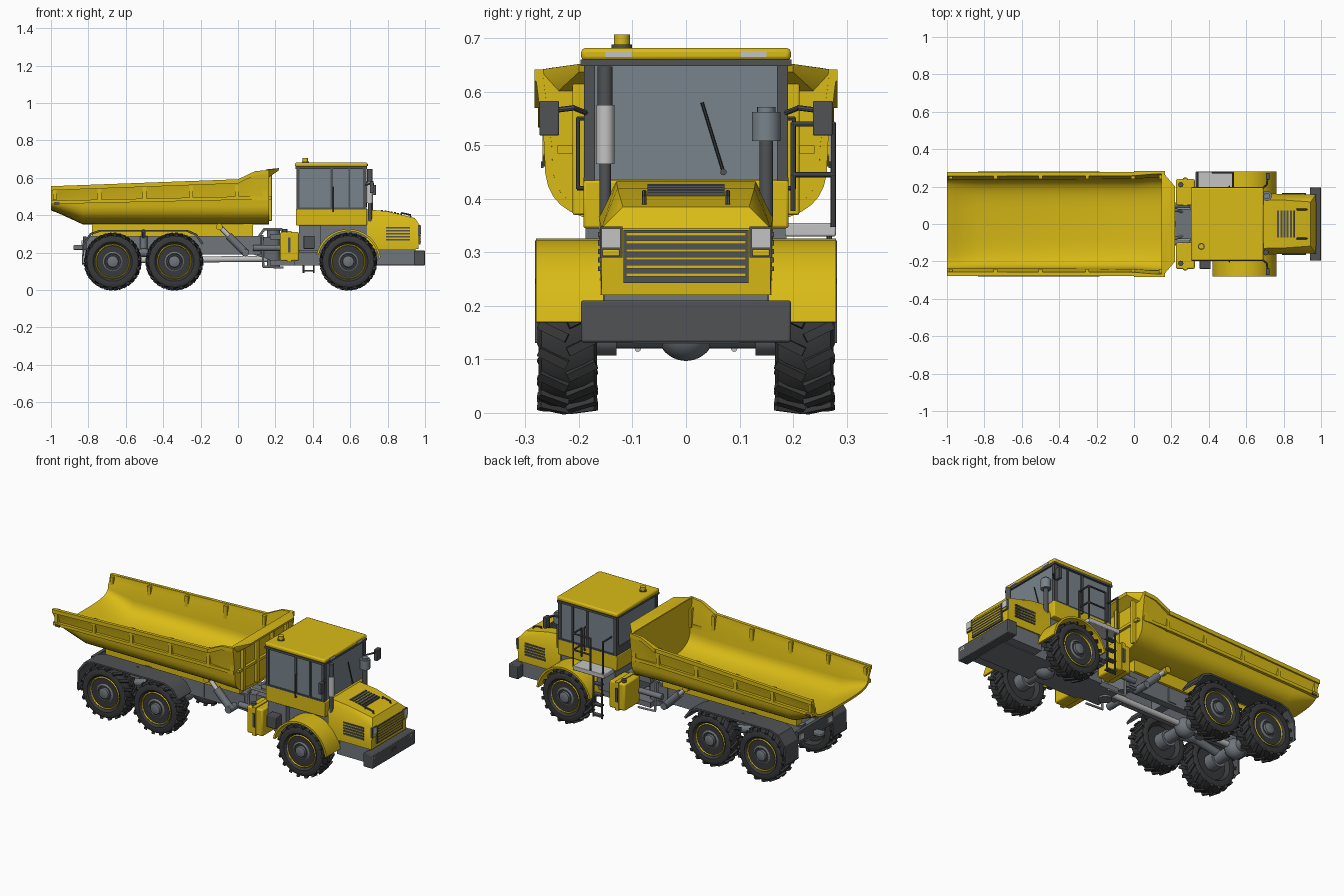
import bpy, bmesh, math
from mathutils import Vector, Matrix

if "Cube" in bpy.data.objects:
    bpy.data.objects.remove(bpy.data.objects["Cube"])

def material(name, c):
    m = bpy.data.materials.new(name)
    m.diffuse_color = (*c, 1)
    m.use_nodes = True
    m.node_tree.nodes["Principled BSDF"].inputs["Base Color"].default_value = m.diffuse_color
    return m
YEL = material("yellow paint", (0.70, 0.50, 0.008))
DARK = material("dark grey trim", (0.08, 0.085, 0.09))
TYRE = material("tyre rubber", (0.04, 0.041, 0.043))
GREY = material("frame grey", (0.16, 0.18, 0.20))
GLASS = material("tinted glass", (0.19, 0.23, 0.26))
LIGHT = material("light grey", (0.55, 0.55, 0.55))

# ---------- helpers ----------
def finish(name, bm, mat, mirror=False, bevel=0):
    bmesh.ops.recalc_face_normals(bm, faces=bm.faces)
    me = bpy.data.meshes.new(name)
    bm.to_mesh(me)
    bm.free()
    me.materials.append(mat)
    ob = bpy.data.objects.new(name, me)
    bpy.context.collection.objects.link(ob)
    if bevel:
        b = ob.modifiers.new("bevel", 'BEVEL')
        b.width, b.segments = bevel, 2
    if mirror:
        ob.modifiers.new("mirror", 'MIRROR').use_axis = (False, True, False)
    return ob

def box(name, x, y, z, mat, mirror=False, bevel=0):
    bm = bmesh.new()
    bmesh.ops.create_cube(bm, size=1)
    for v in bm.verts:
        v.co = [a[0] + (c + .5) * (a[1] - a[0]) for a, c in zip((x, y, z), v.co)]
    return finish(name, bm, mat, mirror, bevel)

def loft(name, rings, mat, mirror=False, cap=True, closed=False):
    bm = bmesh.new()
    rows = [[bm.verts.new(p) for p in r] for r in rings]
    pairs = list(zip(rows, rows[1:])) + ([(rows[-1], rows[0])] if closed else [])
    n = len(rows[0])
    for a, b in pairs:
        for i in range(n):
            bm.faces.new((a[i], a[(i + 1) % n], b[(i + 1) % n], b[i]))
    if cap and not closed:
        bm.faces.new(rows[0])
        bm.faces.new(rows[-1])
    return finish(name, bm, mat, mirror)

def prism(name, pts, y, mat, mirror=False):
    return loft(name, [[(px, yy, pz) for px, pz in pts] for yy in y], mat, mirror)

def hull(name, pts, mat):
    bm = bmesh.new()
    for x, y, z in pts:
        bm.verts.new((x, y, z)), bm.verts.new((x, -y, z))
    bmesh.ops.convex_hull(bm, input=bm.verts)
    return finish(name, bm, mat)

def tube(name, path, r, mat, mirror=False, n=12):
    bm = bmesh.new()
    for p, q in zip(path, path[1:]):
        p, q = Vector(p), Vector(q)
        d = q - p
        m = Matrix.Translation((p + q) / 2) @ d.to_track_quat('Z', 'Y').to_matrix().to_4x4()
        bmesh.ops.create_cone(bm, cap_ends=True, segments=n, radius1=r, radius2=r, depth=d.length + (r if len(path) > 2 else 0), matrix=m)
    return finish(name, bm, mat, mirror)

def lathe(name, cx, cz, prof, mat, n=36):
    rings = [[(cx + r * math.cos(i * math.tau / n), y, cz + r * math.sin(i * math.tau / n)) for i in range(n)] for r, y in prof]
    return loft(name, rings, mat, True)

# ---------- wheels, axles ----------
R = .152
for tag, cx in (("rear", -.67), ("middle", -.34), ("front", .59)):
    lathe(tag + "_tyre", cx, R, [(.09, .19), (.105, .168), (.125, .166), (.138, .172), (.143, .19), (.143, .253), (.138, .27), (.125, .276), (.105, .274), (.092, .262)], TYRE)
    lathe(tag + "_rim", cx, R, [(.09, .2), (.094, .262), (.088, .268), (.082, .256), (.055, .25), (.05, .23)], YEL)
    lathe(tag + "_hub", cx, R, [(.052, .24), (.052, .262), (.044, .266), (.04, .258), (.032, .258), (.03, .275), (.024, .278)], GREY, 24)
    bm = bmesh.new()      # slanted tread lugs, two staggered rows
    for i in range(36):
        side = 1 if i % 2 else -1
        m = (Matrix.Translation((cx, .2215 + side * .027, R)) @ Matrix.Rotation(i * math.tau / 36, 4, 'Y')
             @ Matrix.Translation((0, 0, .1445)) @ Matrix.Rotation(side * .45, 4, 'Z') @ Matrix.Rotation(side * -.12, 4, 'X') @ Matrix.Diagonal((.017, .058, .013, 1)))
        bmesh.ops.create_cube(bm, size=1, matrix=m)
    finish(tag + "_tread_lugs", bm, TYRE, True)
    bm = bmesh.new()      # dark holes round the rim
    for i in range(12):
        a = i * math.tau / 12
        m = Matrix.Translation((cx + .069 * math.cos(a), .2535, R + .069 * math.sin(a))) @ Matrix.Rotation(math.pi / 2, 4, 'X')
        bmesh.ops.create_cone(bm, cap_ends=True, segments=8, radius1=.007, radius2=.007, depth=.006, matrix=m)
    finish(tag + "_rim_holes", bm, DARK, True)
    tube(tag + "_axle", [(cx, -.2, R), (cx, .2, R)], .032, GREY, n=20)
    tube(tag + "_brake_drum", [(cx, .13, R), (cx, .205, R)], .045, GREY, True, 20)
    bm = bmesh.new()
    bmesh.ops.create_uvsphere(bm, u_segments=20, v_segments=12, radius=.055, matrix=Matrix.Translation((cx, 0, R)))
    finish(tag + "_differential", bm, GREY)

# ---------- dump body ----------
def half_section(zt, zb, w, t):
    zm, a = .5, w - .018 - t
    pts = [(w - t, zt), (w - t - .004, zt - .03)]
    for i in range(11):
        u = i / 10 * math.pi / 2
        pts.append((a * max(math.cos(u), 0) ** .57, zm - (zm - zb - t) * math.sin(u) ** .57))
    return pts[:-1]
def full(h):
    return h + [(-y, z) for y, z in reversed(h)]
stations = [(-1, .555, .425, .27), (-.96, .556, .41, .27), (-.83, .56, .35, .27), (0, .592, .35, .272), (.09, .635, .35, .28), (.165, .642, .35, .283)]
rings = [[(x, y, z) for y, z in full(half_section(zt, zb, w, 0)) + full(half_section(zt, zb, w, .014))[::-1]] for x, zt, zb, w in stations]
loft("dump_body", rings, YEL)
wall = full(half_section(.642, .35, .278, 0))
loft("body_front_wall", [[(x, y, z) for y, z in wall] for x in (.148, .163)], YEL)
hull("body_front_canopy", [(.15, .281, .63), (.15, .281, .64), (.215, .2, .637), (.22, .2, .652), (.15, .25, .645), (.16, .24, .6)], YEL)
for z0, z1, h, y, nm in ((.555, .592, .022, (.262, .277), "body_top_rail"), (.478, .5, .018, (.246, .268), "body_lower_rail")):
    prism(nm, [(-1, z0 - h), (0, z1 - h), (0, z1), (-1, z0)], y, YEL, True)
prism("body_front_top_rail", [(0, .57), (.09, .613), (.165, .62), (.165, .642), (.09, .635), (0, .592)], (.268, .283), YEL, True)
prism("body_front_lower_rail", [(0, .482), (.16, .482), (.16, .5), (0, .5)], (.246, .268), YEL, True)
for i, x in enumerate((-.98, -.74, -.5, -.25, -.005, .145)):
    box(f"body_side_rib_{i}", (x - .01, x + .01), (.24, .268), (.48, .548 + (x + 1) * .037), YEL, True)
for i, y in enumerate((.07, .2)):
    box(f"body_front_rib_{i}", (.16, .182), (y - .012, y + .012), (.37, .625), YEL, True, .004)
box("body_front_crossrib", (.16, .178), (-.24, .24), (.485, .5), YEL)
box("body_underbeam", (-.78, .08), (.05, .1), (.285, .36), YEL, True)
box("body_marker_lamp", (-.985, -.955), (.266, .271), (.458, .47), DARK, True)

# ---------- rear frame and mudguards ----------
box("rear_frame_rail", (-.8, .12), (.045, .085), (.19, .288), GREY, True)
for i, x in enumerate((-.8, -.5, -.18, .08)):
    box(f"rear_crossmember_{i}", (x - .025, x + .025), (-.09, .09), (.2, .28), GREY)
box("rear_light_bar", (-.83, -.81), (-.16, .16), (.215, .285), DARK)
box("tail_lamp", (-.836, -.829), (.11, .15), (.235, .265), LIGHT, True)
box("tow_hitch", (-.88, -.82), (-.02, .02), (.215, .24), GREY, bevel=.005)
tube("walking_beam", [(-.67, .12, .17), (-.505, .12, .2), (-.34, .12, .17)], .022, GREY, True)
tube("drive_shaft", [(-.67, 0, .16), (.6, 0, .17)], .016, LIGHT)
tube("suspension_strut", [(-.505, .1, .19), (-.505, .1, .29)], .02, GREY, True)
g = [(-.835, .14), (-.83, .25), (-.79, .305), (-.74, .322), (-.27, .322), (-.22, .3), (-.185, .25)]
prism("rear_mudguard", g + [(x + (.008 if x < -.5 else -.008), z - .009) for x, z in reversed(g)], (.16, .282), DARK, True)
tube("mudguard_bracket", [(-.505, .08, .275), (-.505, .2, .316)], .01, GREY, True)
tube("hoist_cylinder", [(.045, .125, .195), (-.05, .125, .29)], .021, GREY, True, 16)
tube("hoist_rod", [(-.05, .125, .29), (-.1, .125, .34)], .012, LIGHT, True)
tube("hoist_pivot", [(.04, .06, .2), (.04, .15, .2)], .02, GREY, True)
tube("hoist_top_pivot", [(-.1, .08, .338), (-.1, .15, .338)], .018, YEL, True)

# ---------- articulation joint and tanks ----------
hull("articulation_hitch", [(.08, .085, .19), (.08, .085, .288), (.2, .04, .15), (.2, .04, .28)], GREY)
tube("articulation_pin", [(.19, 0, .12), (.19, 0, .32)], .035, GREY, n=20)
box("front_hitch_plates", (.17, .34), (-.08, .08), (.13, .16), GREY)
box("front_hitch_upper", (.17, .34), (-.08, .08), (.27, .3), GREY)
tube("steering_cylinder", [(.08, .1, .225), (.3, .1, .225)], .016, GREY, True)
tube("hydraulic_hose", [(.1, .06, .27), (.14, .075, .325), (.23, .075, .325), (.27, .06, .28)], .007, LIGHT, True, 8)
tube("lower_hose", [(.13, .09, .29), (.135, .09, .125), (.24, .09, .12)], .006, LIGHT, True, 8)
box("side_tank", (.225, .325), (.1, .24), (.155, .31), YEL, True, .008)
box("tank_strap", (.262, .285), (.098, .245), (.151, .315), YEL, True)
box("tank_latch", (.266, .281), (.24, .249), (.2, .28), DARK, True)
tube("tank_cap", [(.25, .21, .3), (.25, .21, .325)], .014, DARK, True)

# ---------- front chassis ----------
box("front_frame", (.3, .95), (-.1, .1), (.13, .22), GREY)
box("chassis_core", (.33, .76), (-.155, .155), (.2, .36), GREY)
box("cab_base", (.325, .44), (-.188, .188), (.21, .352), GREY)
box("engine_side_skirt", (.74, .95), (-.152, .152), (.135, .225), GREY)
box("battery_box", (.35, .41), (-.24, -.185), (.22, .29), DARK, bevel=.004)
arc = [math.radians(6 + i * 162 / 20) for i in range(21)]
prism("front_fender", [(.59 + r * math.cos(a), R + r * math.sin(a)) for r, s in ((.174, 1), (.163, -1)) for a in arc[::s]], (.15, .28), YEL, True)
box("bumper", (.94, 1), (-.196, .196), (.132, .21), DARK, bevel=.004)
box("bumper_lamp", (.997, 1.0), (.15, .18), (.183, .2), LIGHT, True)
box("tow_recess", (.998, 1.0), (-.021, .021), (.162, .187), TYRE)
box("tow_pin", (.998, 1.0), (-.007, .007), (.165, .184), LIGHT)

# ---------- hood ----------
hull("hood", [(.69, .16, .22), (.965, .158, .22), (.972, .158, .345), (.69, .163, .365), (.69, .13, .432), (.8, .128, .42), (.945, .118, .385)], YEL)
box("grille", (.967, .975), (-.117, .117), (.243, .342), DARK)
for i in range(6):
    z = .255 + i * .0152
    box(f"grille_slat_{i}", (.973, .978), (-.112, .112), (z, z + .006), YEL)
box("headlight", (.965, .978), (.122, .158), (.308, .345), LIGHT, True)
box("headlight_lower", (.965, .977), (.124, .156), (.293, .305), YEL, True, .002)
box("headlight_frame", (.963, .975), (.119, .161), (.29, .348), DARK, True)
for i in range(5):
    z = .265 + i * .016
    box(f"hood_side_vent_{i}", (.79, .92), (.155, .1645), (z, z + .009), DARK, True)
for i in range(6):
    x = .765 + i * .017
    z = .4235 - (x - .765) * .17
    box(f"hood_top_vent_{i}", (x, x + .011), (-.072, .072), (z - .01, z + .004), DARK)
tube("hood_handle", [(.87, .078, .398), (.875, .078, .412), (.92, .078, .402), (.925, .078, .385)], .0045, DARK, True, 8)

# ---------- cab ----------
box("cab_lower", (.31, .69), (-.192, .192), (.345, .435), YEL, bevel=.005)
box("cab_glass", (.318, .68), (-.184, .184), (.43, .655), GLASS)
for i, (x0, x1) in enumerate(((.312, .33), (.495, .508), (.59, .6), (.668, .686))):
    box(f"cab_pillar_{i}", (x0, x1), (.17 if i in (0, 3) else .18, .191), (.43, .655), DARK, True)
box("window_sill", (.312, .686), (.18, .1915), (.43, .44), DARK, True)
box("rear_window_panel", (.312, .32), (-.175, .175), (.43, .48), DARK)
box("roof_gasket", (.308, .69), (-.197, .197), (.648, .66), DARK)
box("cab_roof", (.305, .692), (-.196, .196), (.658, .682), YEL, bevel=.008)
box("roof_lamp", (.688, .694), (.102, .15), (.663, .675), LIGHT, True)
tube("beacon_base", [(.36, -.12, .68), (.36, -.12, .688)], .019, DARK, n=16)
tube("beacon", [(.36, -.12, .686), (.36, -.12, .707)], .015, YEL, n=16)
tube("wiper", [(.686, .07, .45), (.686, .03, .58)], .003, TYRE, n=6)
tube("wiper_pivot", [(.675, .07, .45), (.69, .07, .45)], .006, DARK)
tube("mirror_arm", [(.68, .185, .56), (.71, .21, .57), (.715, .25, .565)], .005, DARK, True, 8)
box("mirror", (.705, .725), (.237, .274), (.518, .583), DARK, True, .003)

# ---------- exhaust and air intake ----------
tube("exhaust_pipe", [(.705, -.151, .36), (.705, -.151, .63)], .011, DARK)
tube("exhaust_shield", [(.705, -.151, .465), (.705, -.151, .575)], .017, LIGHT, n=16)
tube("exhaust_tip", [(.705, -.151, .575), (.705, -.151, .647)], .014, DARK, n=16)
tube("intake_pipe", [(.71, .15, .36), (.71, .15, .51)], .013, DARK)
tube("intake_bowl", [(.71, .15, .508), (.71, .15, .562)], .027, GLASS, n=20)
tube("intake_cap", [(.71, .15, .56), (.71, .15, .572)], .017, GLASS, n=20)

# ---------- access platform, ladder and handrails (left side) ----------
box("platform", (.33, .53), (.185, .28), (.33, .355), LIGHT, bevel=.003)
for x in (.35, .405):
    tube("ladder_rail", [(x, .268, .09), (x, .268, .335)], .005, DARK, n=8)
for i in range(4):
    box(f"ladder_step_{i}", (.35, .405), (.25, .278), (.1 + i * .06, .108 + i * .06), DARK)
tube("handrail_rear", [(.34, .2, .54), (.34, .275, .54), (.34, .275, .35)], .005, DARK, n=8)
tube("handrail_outer", [(.42, .275, .35), (.42, .275, .54), (.53, .275, .54), (.53, .275, .35)], .005, DARK, n=8)
tube("handrail_front", [(.53, .275, .54), (.53, .2, .54), (.53, .2, .38)], .005, DARK, n=8)
tube("handrail_middle", [(.42, .275, .445), (.53, .275, .445), (.53, .2, .445)], .005, DARK, n=8)
tube("cab_grab_bar", [(.51, .19, .55), (.51, .202, .55), (.51, .202, .42), (.51, .19, .42)], .004, DARK, True, 8)

# smooth curved parts, keep hard edges
for ob in bpy.data.objects:
    ob.select_set(True)
    bpy.context.view_layer.objects.active = ob
bpy.ops.object.shade_smooth_by_angle(angle=math.radians(32))
